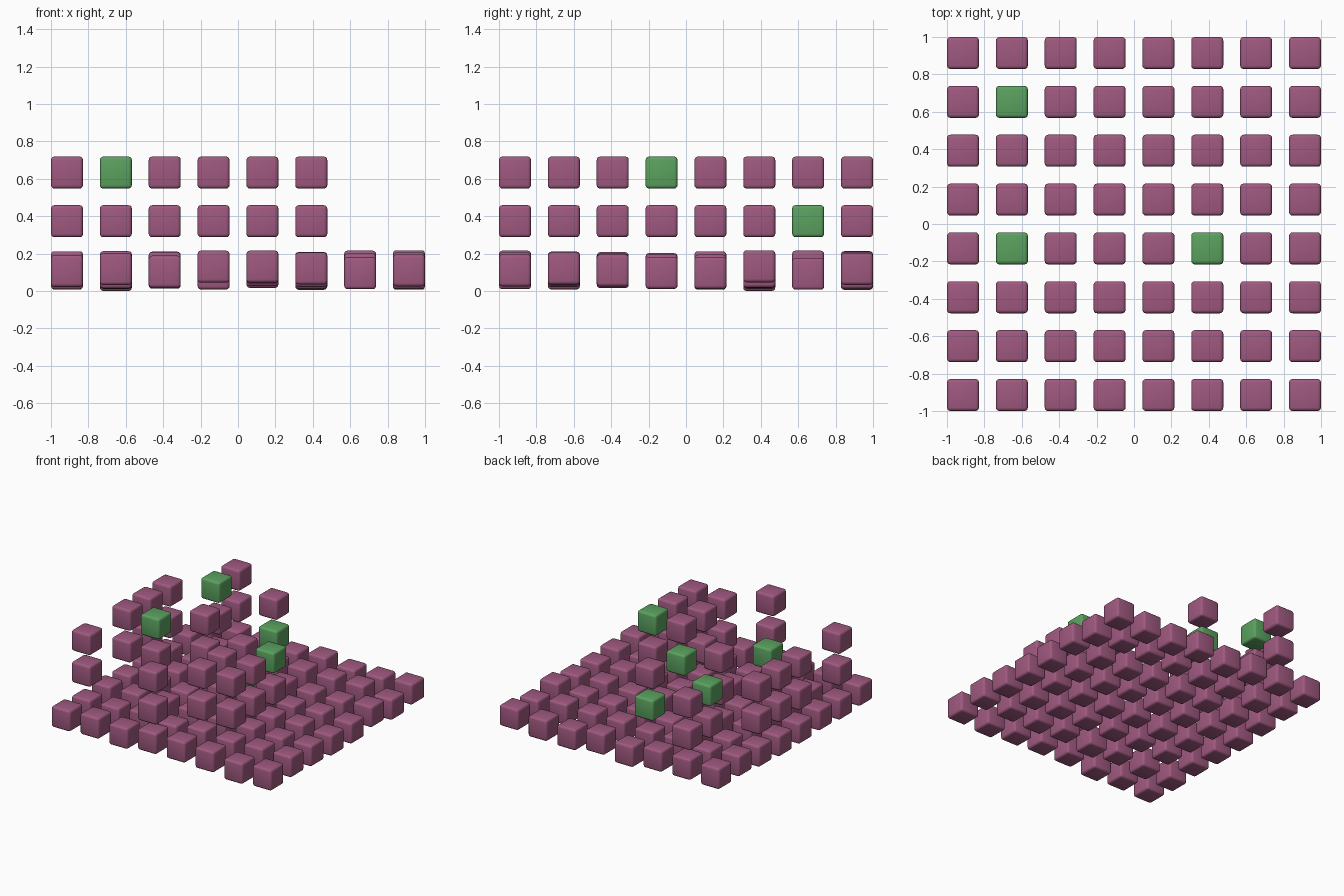
import bpy
import bmesh
import random

if "Cube" in bpy.data.objects:
    bpy.data.objects.remove(bpy.data.objects["Cube"])

random.seed(4)
STEP = 0.2612      # grid pitch
SIZE = 0.171       # cube edge length
LEVELS = (0.110, 0.373, 0.633)


def make_material(name, rgb):
    mat = bpy.data.materials.new(name)
    mat.diffuse_color = (*rgb, 1.0)
    mat.use_nodes = True
    mat.node_tree.nodes["Principled BSDF"].inputs["Base Color"].default_value = mat.diffuse_color
    return mat


def make_cube_mesh(name, mat):
    """Rounded cube shared by every cube of one colour."""
    mesh = bpy.data.meshes.new(name)
    bm = bmesh.new()
    bmesh.ops.create_cube(bm, size=SIZE)
    bmesh.ops.bevel(bm, geom=bm.edges[:], offset=0.018, segments=3,
                    profile=0.5, affect='EDGES')
    for face in bm.faces:
        face.smooth = True
    bm.to_mesh(mesh)
    bm.free()
    mesh.materials.append(mat)
    return mesh


plum = make_cube_mesh("plum_cube", make_material("plum", (0.35, 0.10, 0.215)))
green = make_cube_mesh("green_cube", make_material("green", (0.105, 0.36, 0.115)))


def place(name, mesh, i, j, z):
    obj = bpy.data.objects.new(f"{name}_{i}_{j}", mesh)
    obj.location = ((i - 3.5) * STEP, (j - 3.5) * STEP, z)
    bpy.context.collection.objects.link(obj)


# Floor of 8 x 8 cubes with slightly uneven heights; front and right rows are set
front_row = (0.107, 0.117, 0.103, 0.130, 0.130, 0.120, 0.095, 0.110)
right_row = (0.110, 0.120, 0.110, 0.097, 0.097, 0.132, 0.092, 0.118)
for i in range(8):
    for j in range(8):
        z = LEVELS[0] + random.uniform(-0.02, 0.02)
        if j == 0:
            z = front_row[i]
        elif i == 7:
            z = right_row[j]
        elif (i, j) == (1, 5):
            z = SIZE / 2          # lowest cube touches the ground
        place("floor_cube", plum, i, j, z)

# Stacks of two floating cubes above chosen cells
stacks = [(3, 0), (0, 1), (4, 1), (5, 1), (4, 2), (5, 2), (0, 3), (1, 3),
          (4, 3), (5, 3), (0, 4), (2, 4), (0, 5), (1, 6), (3, 6), (1, 7)]
accents = {(1, 3, 2), (1, 6, 2), (5, 3, 2), (3, 6, 1), (4, 3, 1)}
for i, j in stacks:
    for k, name in ((1, "middle_cube"), (2, "upper_cube")):
        place(name, green if (i, j, k) in accents else plum, i, j, LEVELS[k])
